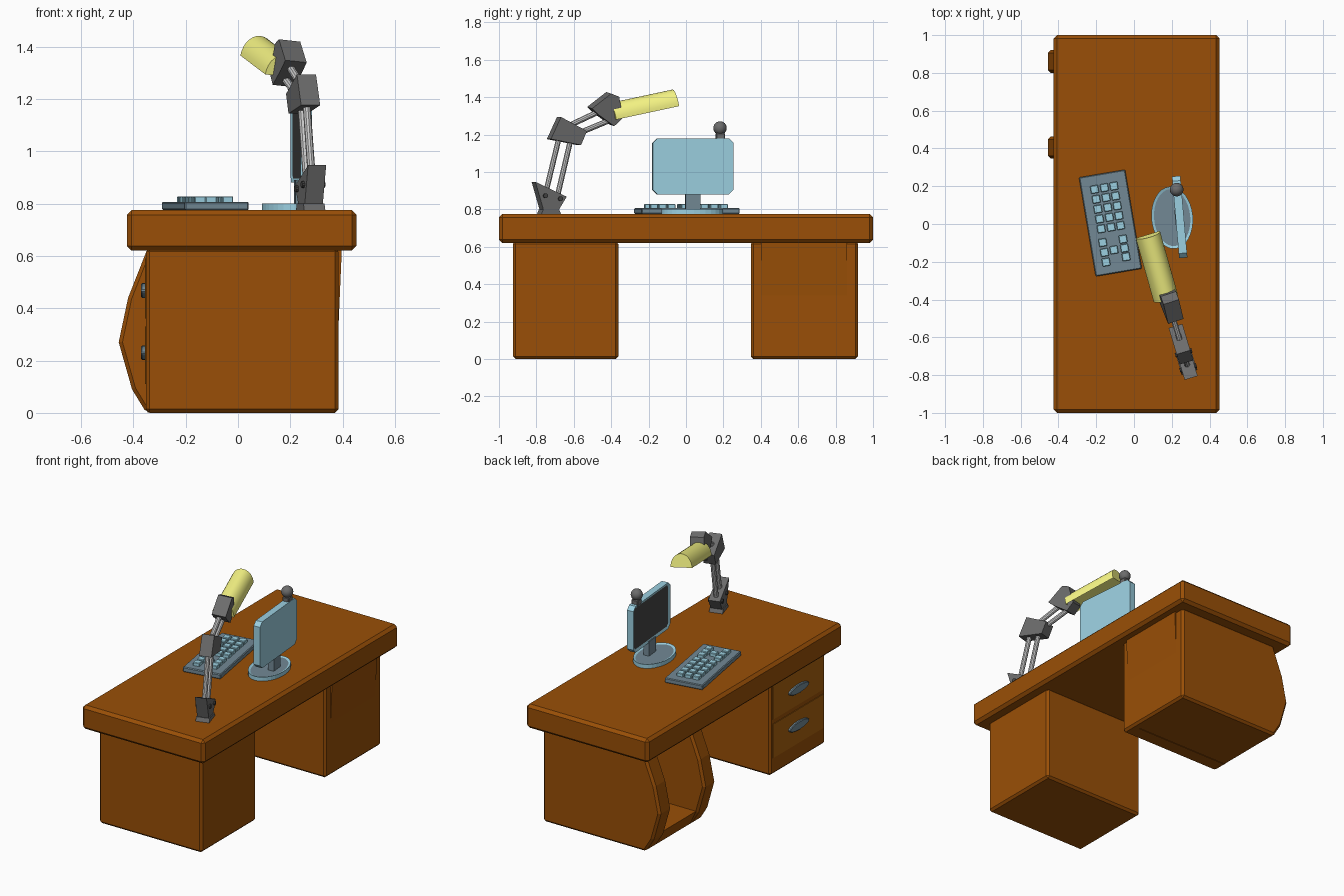
import bpy, bmesh, math
from mathutils import Vector, Matrix

if "Cube" in bpy.data.objects:
    bpy.data.objects.remove(bpy.data.objects["Cube"])


def mat(name, r, g, b):
    m = bpy.data.materials.new(name)
    m.diffuse_color = (r, g, b, 1)
    m.use_nodes = True
    m.node_tree.nodes["Principled BSDF"].inputs["Base Color"].default_value = m.diffuse_color
    return m


WOOD = mat("wood", .32, .078, .002)
DRAWER = mat("drawer_wood", .40, .12, .004)
BLUE = mat("pale_blue", .33, .63, .75)
SLATE = mat("slate", .17, .25, .30)
DARK = mat("dark_grey", .15, .15, .15)
SCREEN = mat("screen_grey", .06, .06, .06)
STEEL = mat("light_grey", .65, .65, .65)
YELLOW = mat("lamp_yellow", .95, .94, .24)


def finish(name, bm, *mats, smooth=False):
    bmesh.ops.recalc_face_normals(bm, faces=bm.faces)
    me = bpy.data.meshes.new(name)
    bm.to_mesh(me)
    bm.free()
    for m in mats:
        me.materials.append(m)
    ob = bpy.data.objects.new(name, me)
    bpy.context.collection.objects.link(ob)
    if smooth:
        bpy.context.view_layer.objects.active = ob
        ob.select_set(True)
        bpy.ops.object.shade_smooth_by_angle(angle=math.radians(35))
        ob.select_set(False)
    return ob


def bevel(ob, width):
    b = ob.modifiers.new("bevel", "BEVEL")
    b.width, b.segments, b.limit_method = width, 1, 'ANGLE'
    return ob


def box(name, lo, hi, m, bev=0, pivot=None, turn=0):
    lo, hi = Vector(lo), Vector(hi)
    bm = bmesh.new()
    bmesh.ops.create_cube(bm, size=1, matrix=Matrix.Translation((lo + hi) / 2) @ Matrix.Diagonal((*(hi - lo), 1)))
    if pivot:
        bmesh.ops.transform(bm, verts=bm.verts, matrix=Matrix.Translation(pivot) @ Matrix.Rotation(turn, 4, 'Z'))
    ob = finish(name, bm, m)
    return bevel(ob, bev) if bev else ob


def prism_bm(pts, w0, w1, place):
    """Outline swept from w0 to w1; place maps (a, b, w) to a 3D point."""
    bm = bmesh.new()
    rings = [[bm.verts.new(place(a, b, w)) for a, b in pts] for w in (w0, w1)]
    bm.faces.new(rings[0])
    bm.faces.new(rings[1][::-1])
    n = len(pts)
    for i in range(n):
        j = (i + 1) % n
        bm.faces.new((rings[0][i], rings[0][j], rings[1][j], rings[1][i]))
    bmesh.ops.recalc_face_normals(bm, faces=bm.faces)
    return bm


def rod(name, p, q, r, m, seg=10):
    p, q = Vector(p), Vector(q)
    d = q - p
    bm = bmesh.new()
    bmesh.ops.create_cone(bm, cap_ends=True, segments=seg, radius1=r, radius2=r, depth=d.length,
                          matrix=Matrix.Translation((p + q) / 2) @ d.to_track_quat('Z', 'Y').to_matrix().to_4x4())
    return finish(name, bm, m, smooth=True)


# Desk top and drawer pedestal
box("desk_top", (-.425, -1, .62), (.453, 1, .775), WOOD, .018)
box("drawer_pedestal", (-.352, -.925, 0), (.385, -.362, .63), WOOD, .014)
for n, z0, z1, zh in (("lower", .11, .33, .23), ("upper", .36, .59, .468)):
    box(n + "_drawer", (-.356, -.90, z0), (-.33, -.385, z1), DRAWER)
    oval = [(-.64 + .1 * math.cos(t * math.tau / 16), zh + .028 * math.sin(t * math.tau / 16)) for t in range(16)]
    h = finish(n + "_handle", prism_bm(oval, -.37, -.35, lambda a, b, w: (w, a, b)), SLATE)
    bevel(h, .004)

# Open shelf pedestal with bulging side panels
side = [(.383, 0), (.383, .63), (-.345, .63), (-.42, .44), (-.456, .27), (-.405, .09), (-.35, 0)]
flat_xz = lambda a, b, w: (a, w, b)
for n, y0, y1 in (("inner", .347, .462), ("outer", .80, .92)):
    bevel(finish("shelf_side_" + n, prism_bm(side, y0, y1, flat_xz), WOOD), .014)
floor = [(.37, .002), (.37, .10), (-.395, .10), (-.39, .09), (-.345, .002)]
finish("shelf_floor", prism_bm(floor, .44, .82, flat_xz), WOOD)
box("shelf_back", (.32, .347, 0), (.3845, .92, .63), WOOD, .014)
back = [(.36, .10), (.3845, .34), (.397, .63), (.36, .63)]
finish("shelf_back_curve", prism_bm(back, .40, .86, flat_xz), WOOD)

# Keyboard
kp, kt = (-.125, .005, .775), math.radians(9.6)
box("keyboard_body", (-.124, -.266, 0), (.124, .266, .032), SLATE, .005, kp, kt)
keys = [(u, .19 - .053 * r) for u in (-.053, 0, .051) for r in range(5)]
keys += [(-.057, -.095), (.052, -.095), (-.057, -.148), (-.005, -.143), (.052, -.143),
         (-.057, -.2), (.052, -.19)]
for i, (u, v) in enumerate(keys):
    box(f"key_{i:02d}", (u - .021, v - .021, .028), (u + .021, v + .021, .053), BLUE, .003, kp, kt)

# Monitor: oval foot, neck, screen panel
mt = Matrix.Translation((.22, .035, 0)) @ Matrix.Rotation(math.radians(5), 4, 'Z')
place = lambda x, y, z: mt @ Vector((x, y, z))
oval = [(-.018 + .11 * math.cos(t * math.tau / 32), .165 * math.sin(t * math.tau / 32)) for t in range(32)]
bm = prism_bm(oval, .775, .801, place)
top = max(bm.faces, key=lambda f: f.calc_center_median().z)
bmesh.ops.inset_region(bm, faces=[top], thickness=.014, depth=-.005)
top.material_index = 1
finish("monitor_foot", bm, BLUE, SLATE)
box("monitor_neck", (-.003, -.04, .02), (.035, .04, .115), SLATE, 0, (.22, .035, .775), math.radians(5))


def chamfered(y0, y1, z0, z1, c):
    return [(y0 + c, z0), (y1 - c, z0), (y1, z0 + c), (y1, z1 - c),
            (y1 - c, z1), (y0 + c, z1), (y0, z1 - c), (y0, z0 + c)]


bm = prism_bm(chamfered(-.217, .217, .88, 1.18, .025), 0, .044, lambda a, b, w: place(w, a, b))
face = min((f for f in bm.faces if len(f.verts) == 8), key=lambda f: f.calc_center_median().x)
bmesh.ops.inset_region(bm, faces=[face], thickness=.018, depth=-.006)
face.material_index = 1
finish("monitor_screen", bm, BLUE, SCREEN)

# Webcam
box("webcam_clip", (-.022, -.025, 0), (.022, .025, .04), DARK, .005, (.228, .183, 1.168), math.radians(5))
bm = bmesh.new()
bmesh.ops.create_uvsphere(bm, u_segments=20, v_segments=12, radius=.036,
                          matrix=Matrix.Translation((.226, .182, 1.235)))
finish("webcam_ball", bm, DARK, smooth=True)

# Desk lamp: every part lies in one upright plane turned about z
turn = math.atan(.30)


def lamp(y, z, w):
    return Vector((.28 - .30 * (y + .74) + w * math.cos(turn), y + w * math.sin(turn), z))


axis0, axis1 = Vector((.168, -.392, 1.287)), Vector((.073, -.056, 1.359))
axis = (axis1 - axis0).normalized()
roll = Matrix.Translation(axis0) @ Matrix.Rotation(math.radians(6), 4, axis) @ Matrix.Translation(-axis0)

foot = [(-.785, .775), (-.68, .775), (-.69, .80), (-.775, .80)]
base = [(-.77, .79), (-.695, .79), (-.648, .868), (-.815, .947)]
elbow = [(-.733, 1.176), (-.679, 1.294), (-.54, 1.219), (-.572, 1.144)]
head = [(-.518, 1.345), (-.417, 1.425), (-.374, 1.408), (-.35, 1.294), (-.396, 1.25), (-.48, 1.31)]
finish("lamp_foot", prism_bm(foot, -.042, .042, lamp), DARK)
finish("lamp_base", prism_bm(base, -.036, .036, lamp), DARK)
finish("lamp_elbow", prism_bm(elbow, -.038, .038, lamp), DARK)
bm = prism_bm(head, -.043, .043, lamp)
bmesh.ops.transform(bm, verts=bm.verts, matrix=roll)
finish("lamp_head_joint", bm, DARK)

for n, p, q in (("lower_arm_rear", (-.752, .88), (-.67, 1.22)), ("lower_arm_front", (-.69, .86), (-.615, 1.18)),
                ("upper_arm_top", (-.61, 1.255), (-.43, 1.34)), ("upper_arm_bottom", (-.58, 1.205), (-.40, 1.28))):
    rod("lamp_" + n, lamp(*p, 0), lamp(*q, 0), .015, STEEL)
for i, (y, z) in enumerate(((-.762, .873), (-.682, .857))):
    rod(f"lamp_pin_{i}", lamp(y, z, -.046), lamp(y, z, .046), .013, SCREEN)

# Arched lamp shade, hollow on its flat underside
across = axis.cross(Vector((0, 0, 1))).normalized()
up = across.cross(axis)
arc = [(.067 * math.cos(t * math.pi / 14), .084 * math.sin(t * math.pi / 14)) for t in range(15)]
bm = prism_bm(arc, 0, (axis1 - axis0).length, lambda a, b, w: roll @ (axis0 + axis * w + across * a + up * b))
down = -(roll.to_3x3() @ up)
flat = max(bm.faces, key=lambda f: f.normal.dot(down))
bmesh.ops.inset_region(bm, faces=[flat], thickness=.012, depth=0)
bmesh.ops.translate(bm, verts=flat.verts, vec=-down * .02)
finish("lamp_shade", bm, YELLOW, smooth=True)
